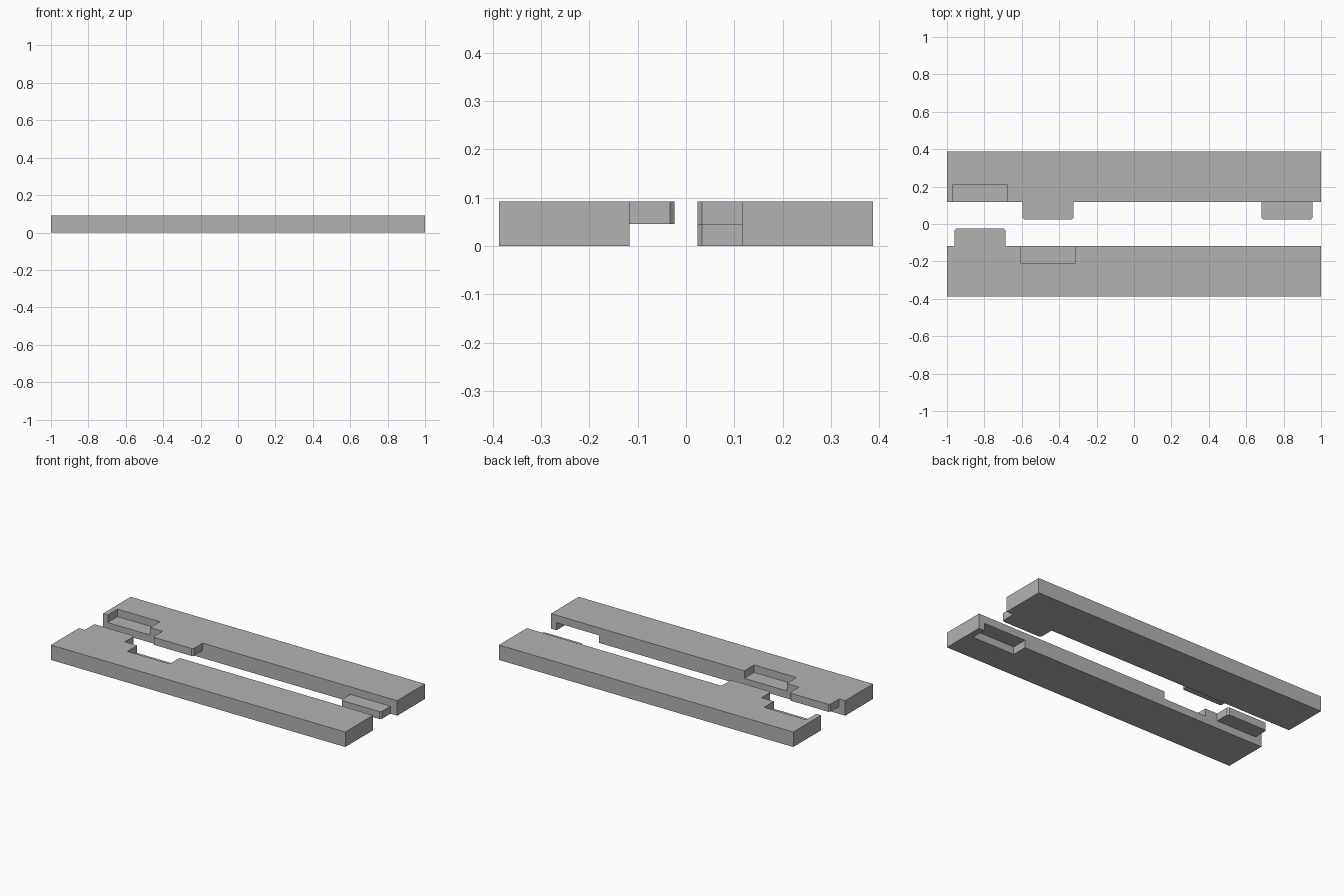
import bpy, bmesh

cube = bpy.data.objects.get("Cube")
if cube:
    bpy.data.objects.remove(cube, do_unlink=True)

HEIGHT, MID = 0.092, 0.046      # bar thickness and half-lap level
INNER, OUTER = 0.117, 0.387     # inner and outer edge of each bar
TIP, POCKET_END = 0.024, 0.212  # reach of the tabs, depth of the pockets
TAB, POCKET = 0.136, 0.144      # half lengths
CHAMFER = 0.009
OVER = 0.02                     # overlap for clean booleans

grey = bpy.data.materials.new("plain grey")
grey.use_nodes = True
colour = (0.45, 0.45, 0.45, 1)
grey.diffuse_color = colour
grey.node_tree.nodes["Principled BSDF"].inputs["Base Color"].default_value = colour


def prism(name, outline, z0, z1):
    """Extrude a flat outline between two heights."""
    bm = bmesh.new()
    face = bm.faces.new([bm.verts.new((x, y, z0)) for x, y in outline])
    top = bmesh.ops.extrude_face_region(bm, geom=[face])["geom"]
    bmesh.ops.translate(bm, vec=(0, 0, z1 - z0),
                        verts=[v for v in top if isinstance(v, bmesh.types.BMVert)])
    bmesh.ops.recalc_face_normals(bm, faces=bm.faces)
    mesh = bpy.data.meshes.new(name)
    bm.to_mesh(mesh)
    bm.free()
    mesh.materials.append(grey)
    obj = bpy.data.objects.new(name, mesh)
    bpy.context.collection.objects.link(obj)
    return obj


def block(name, x0, x1, y0, y1, z0, z1):
    return prism(name, [(x0, y0), (x1, y0), (x1, y1), (x0, y1)], z0, z1)


def combine(target, tool, operation):
    mod = target.modifiers.new(operation.lower(), 'BOOLEAN')
    mod.operation, mod.solver, mod.object = operation, 'EXACT', tool
    bpy.context.view_layer.objects.active = target
    bpy.ops.object.modifier_apply(modifier=mod.name)
    bpy.data.objects.remove(tool, do_unlink=True)


def bar(name, side, tabs, pockets):
    """A bar on one side (+1 back, -1 front) with half-lap tabs and pockets."""
    body = block(name, -1, 1, side * INNER, side * OUTER, 0, HEIGHT)
    # Half-height tabs with chamfered tips
    for x, upper in tabs:
        root, tip = INNER + OVER, TIP
        outline = [(x - TAB, root), (x - TAB, tip + CHAMFER), (x - TAB + CHAMFER, tip),
                   (x + TAB - CHAMFER, tip), (x + TAB, tip + CHAMFER), (x + TAB, root)]
        z0, z1 = (MID, HEIGHT) if upper else (0, MID)
        tab = prism("tab", [(px, side * py) for px, py in outline], z0, z1)
        combine(body, tab, 'UNION')
    # Matching pockets open towards the gap
    for x, upper in pockets:
        z0, z1 = (MID, HEIGHT + OVER) if upper else (-OVER, MID)
        cutter = block("pocket", x - POCKET, x + POCKET,
                       side * (INNER - OVER), side * POCKET_END, z0, z1)
        combine(body, cutter, 'DIFFERENCE')
    return body


# Positions along the bars of the three joints
END_JOINT, NEAR_JOINT, FAR_JOINT = -0.823, -0.459, 0.818
bar("front_bar", -1, [(END_JOINT, True)], [(NEAR_JOINT, True), (FAR_JOINT, False)])
bar("back_bar", 1, [(NEAR_JOINT, True), (FAR_JOINT, False)], [(END_JOINT, True)])
